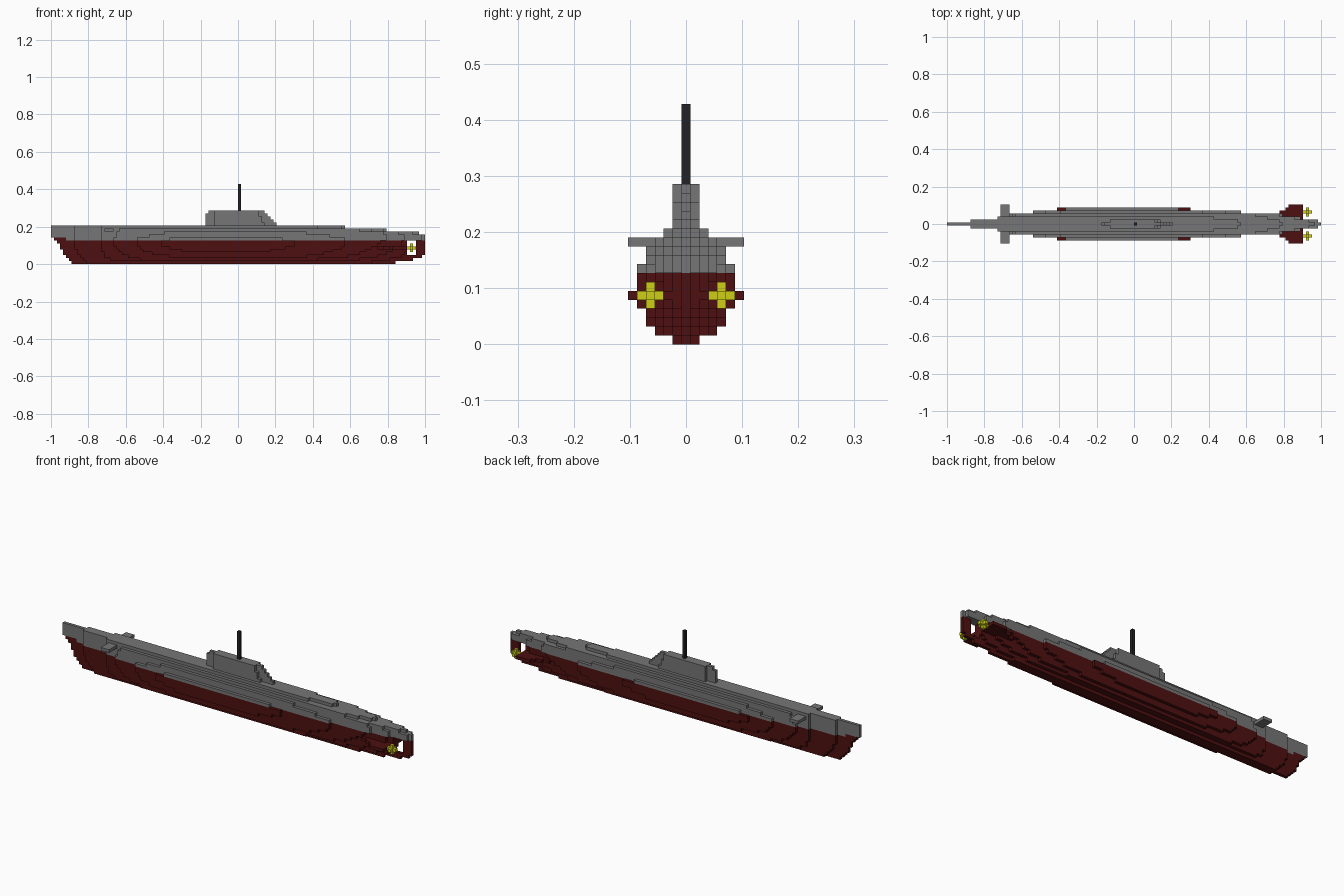
import bpy, bmesh

cube = bpy.data.objects.get("Cube")
if cube:
    bpy.data.objects.remove(cube)

V = 2 / 126  # block size


def material(name, rgb):
    m = bpy.data.materials.new(name)
    m.use_nodes = True
    m.diffuse_color = (*rgb, 1)
    bsdf = m.node_tree.nodes["Principled BSDF"]
    bsdf.inputs["Base Color"].default_value = (*rgb, 1)
    bsdf.inputs["Roughness"].default_value = 0.8
    return m


GREY = material("deck grey", (0.18, 0.18, 0.18))
RED = material("hull dark red", (0.075, 0.005, 0.005))
YELLOW = material("propeller yellow", (0.62, 0.62, 0.008))
BLACK = material("mast black", (0.016, 0.016, 0.018))


def add_object(name, bm, mat):
    bmesh.ops.recalc_face_normals(bm, faces=bm.faces[:])
    mesh = bpy.data.meshes.new(name)
    bm.to_mesh(mesh)
    bm.free()
    mesh.materials.append(mat)
    obj = bpy.data.objects.new(name, mesh)
    bpy.context.collection.objects.link(obj)
    return obj


def add_slab(bm, starts, ends, k0, k1):
    """Symmetric stepped slab: column pair h runs from starts[h] to ends[h]."""
    half = []
    for h, a in enumerate(starts):               # bow steps, going outwards
        half += [(a, h - 0.5 if h else 0), (a, h + 0.5)]
    for h in reversed(range(len(ends))):         # stern steps, going inwards
        half += [(ends[h], h + 0.5), (ends[h], h - 0.5 if h else 0)]
    pts = half[1:-1] + [(x, -y) for x, y in reversed(half[1:-1])]
    outline = []
    for p in pts:                                # drop repeated points
        if not outline or p != outline[-1]:
            outline.append(p)
    low = [bm.verts.new((x * V - 1, y * V, k0 * V)) for x, y in outline]
    face = bm.faces.new(low)
    up = bmesh.ops.extrude_face_region(bm, geom=[face])
    for v in up["geom"]:
        if isinstance(v, bmesh.types.BMVert):
            v.co.z = k1 * V


def add_box(bm, i, j, k):
    """Box from block ranges along x, y and z."""
    g = bmesh.ops.create_cube(bm, size=1)
    for v in g["verts"]:
        x, y, z = [r[1] if c > 0 else r[0] for c, r in zip(v.co, (i, j, k))]
        v.co = (x * V - 1, y * V, z * V)


def layers(name, mat, first_row, rows):
    bm = bmesh.new()
    for n, (starts, ends) in enumerate(rows):
        add_slab(bm, starts, ends, first_row + n, first_row + n + 1)
    return add_object(name, bm, mat)


def boxes(name, mat, *parts):
    bm = bmesh.new()
    for p in parts:
        add_box(bm, *p)
    return add_object(name, bm, mat)


# Lower hull, keel upwards
layers("lower_hull", RED, 0, [
    ([7, 12], [116, 108]),
    ([6, 11, 20, 30], [122, 114, 104, 90]),
    ([5, 10, 18, 26, 40], [125, 118, 110, 100, 86]),
    ([4, 9, 18, 24, 34], [120, 119, 113, 104, 92]),
    ([4, 9, 17, 23, 31, 44], [120, 120, 115, 106, 95, 74]),
    ([3, 8, 17, 22, 30, 40], [120, 120, 117, 108, 98, 79]),
    ([3, 8, 17, 21, 29, 37], [120, 120, 118, 110, 99, 82]),
    ([2, 8, 17, 21, 29, 37], [120, 120, 118, 111, 99, 82]),
])
boxes("bow_stem", RED, ((1, 5), (-0.5, 0.5), (8, 9)))

# Upper hull and deck
layers("upper_hull", GREY, 8, [
    ([5, 8, 17, 21, 29, 40], [126, 125, 119, 113, 99, 78]),
    ([0, 8, 17, 22, 33], [126, 125, 119, 113, 94]),
    ([0, 8, 17, 22, 38], [124, 122, 117, 112, 86]),
    ([0, 8, 17, 23], [113, 112, 108, 104]),
    ([0, 8, 17], [99, 98, 90]),
])

# Conning tower with stepped rear edge, and mast
layers("conning_tower", GREY, 13, [
    ([52, 55], [76, 72]),
    ([52, 55], [75, 71]),
    ([52, 55], [74, 71]),
    ([52, 55], [73, 70]),
    ([53, 55], [72, 70]),
])
boxes("mast", BLACK, ((63, 64), (-0.5, 0.5), (18, 27)))

# Rudder behind the open gap
boxes("rudder", RED, ((123, 126), (-0.5, 0.5), (3, 8)))

# Planes and propellers on both sides
for side, s in (("left", -1), ("right", 1)):
    def span(a, b):
        return tuple(sorted((a * s, b * s)))
    boxes(side + "_bow_plane", GREY, ((18, 21), span(2.5, 6.5), (11, 12)))
    boxes(side + "_stern_plane", RED,
          ((110, 120), span(1.5, 3.5), (5, 6)),
          ((112, 120), span(3.5, 4.5), (5, 6)),
          ((114, 120), span(4.5, 5.5), (5, 6)),
          ((115, 120), span(5.5, 6.5), (5, 6)))
    boxes(side + "_propeller", YELLOW,
          ((120, 123), span(3.5, 4.5), (5, 6)),
          ((121, 122), span(2.5, 3.5), (5, 6)),
          ((121, 122), span(4.5, 5.5), (5, 6)),
          ((121, 122), span(3.5, 4.5), (4, 5)),
          ((121, 122), span(3.5, 4.5), (6, 7)))
